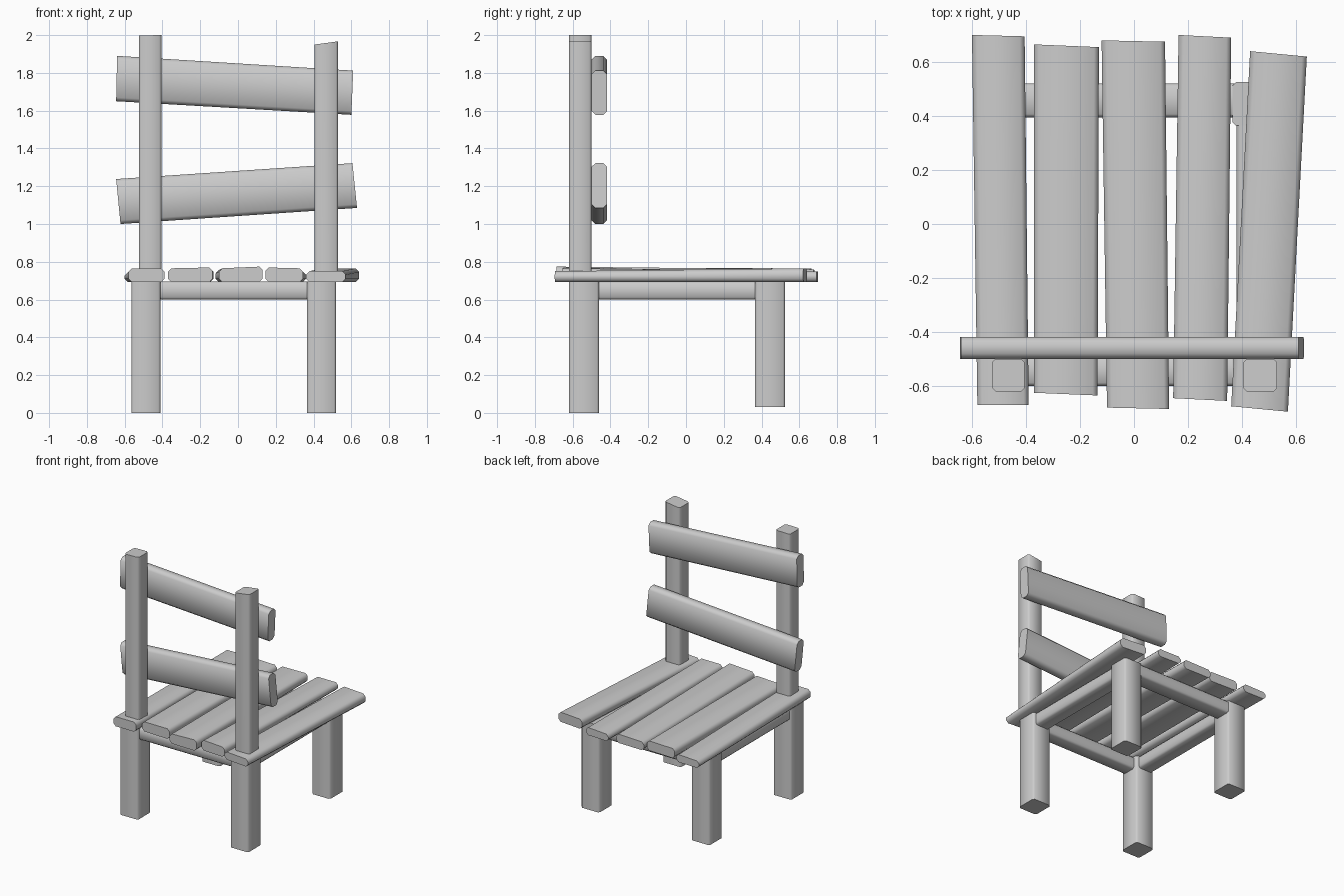
import bpy, bmesh, math

if "Cube" in bpy.data.objects:
    bpy.data.objects.remove(bpy.data.objects["Cube"])


def beam(name, corners, lo, hi, plane="xy", bevel=0.012):
    """Rough-cut timber: a four-corner outline extruded lo..hi along the third axis.
    Corners run a, b (one end), c, d (other end). hi may be given per corner."""
    tops = hi if isinstance(hi, (list, tuple)) else [hi] * 4

    def place(u, v, w):
        return (u, v, w) if plane == "xy" else (u, w, v) if plane == "xz" else (w, u, v)

    bm = bmesh.new()
    low = [bm.verts.new(place(u, v, lo)) for u, v in corners]
    top = [bm.verts.new(place(u, v, t)) for (u, v), t in zip(corners, tops)]
    bm.faces.new(low[::-1])
    bm.faces.new(top)
    for i in range(4):
        j = (i + 1) % 4
        bm.faces.new((low[i], low[j], top[j], top[i]))
    bmesh.ops.recalc_face_normals(bm, faces=bm.faces)
    # soften only the edges running along the grain
    grain = [bm.edges.get((r[i], r[j])) for r in (low, top) for i, j in ((1, 2), (3, 0))]
    bmesh.ops.bevel(bm, geom=grain, offset=bevel, segments=1, affect="EDGES")
    bmesh.ops.recalc_face_normals(bm, faces=bm.faces)
    mesh = bpy.data.meshes.new(name)
    bm.to_mesh(mesh)
    bm.free()
    ob = bpy.data.objects.new(name, mesh)
    bpy.context.collection.objects.link(ob)
    bpy.ops.object.select_all(action="DESELECT")
    ob.select_set(True)
    bpy.context.view_layer.objects.active = ob
    bpy.ops.object.shade_smooth_by_angle(angle=math.radians(60))
    return ob


# legs: thick square timbers under the seat, back pair cut slightly short
for side, x0, x1 in (("left", -0.565, -0.41), ("right", 0.365, 0.52)):
    for end, y0, y1, z in (("front", -0.62, -0.46, 0.0), ("back", 0.365, 0.525, 0.03)):
        beam(f"{end}_leg_{side}", [(x0, 0.695), (x1, 0.695), (x1, z), (x0, z)],
             y0, y1, "xz")

# rails joining the legs
for end, y0, y1 in (("front", -0.6, -0.49), ("back", 0.395, 0.52)):
    beam(f"{end}_rail", [(-0.42, 0.6), (-0.42, 0.695), (0.375, 0.695), (0.375, 0.6)],
         y0, y1, "xz")
for side, x0, x1 in (("left", -0.55, -0.43), ("right", 0.38, 0.5)):
    beam(f"{side}_rail", [(-0.47, 0.6), (-0.47, 0.695), (0.375, 0.695), (0.375, 0.6)],
         x0, x1, "yz")

# seat planks: uneven outlines, back end first, with slightly uneven tops
planks = [
    ([(-0.6, 0.70), (-0.405, 0.695), (-0.39, -0.67), (-0.58, -0.67)], (0.745, 0.75, 0.765, 0.765)),
    ([(-0.37, 0.665), (-0.13, 0.655), (-0.135, -0.635), (-0.37, -0.625)], (0.765, 0.765, 0.77, 0.765)),
    ([(-0.12, 0.68), (0.115, 0.675), (0.13, -0.685), (-0.10, -0.68)], (0.755, 0.76, 0.775, 0.765)),
    ([(0.165, 0.70), (0.36, 0.69), (0.345, -0.655), (0.145, -0.645)], (0.745, 0.75, 0.765, 0.77)),
    ([(0.43, 0.64), (0.64, 0.62), (0.57, -0.695), (0.36, -0.675)], (0.765, 0.765, 0.75, 0.75)),
]
for i, (outline, tops) in enumerate(planks, 1):
    beam(f"seat_plank_{i}", outline, 0.692, tops, bevel=0.018)

# upright posts carrying the backrest
beam("post_left", [(-0.525, 1.998), (-0.405, 2.0), (-0.405, 0.745), (-0.525, 0.745)],
     -0.62, -0.5, "xz")
beam("post_right", [(0.405, 1.95), (0.53, 1.967), (0.53, 0.745), (0.405, 0.745)],
     -0.62, -0.5, "xz")

# crooked backrest slats
beam("upper_slat", [(-0.645, 1.65), (-0.64, 1.89), (0.61, 1.812), (0.6, 1.578)],
     -0.5, -0.418, "xz", 0.02)
beam("lower_slat", [(-0.622, 1.0), (-0.645, 1.238), (0.606, 1.322), (0.63, 1.085)],
     -0.5, -0.418, "xz", 0.02)
